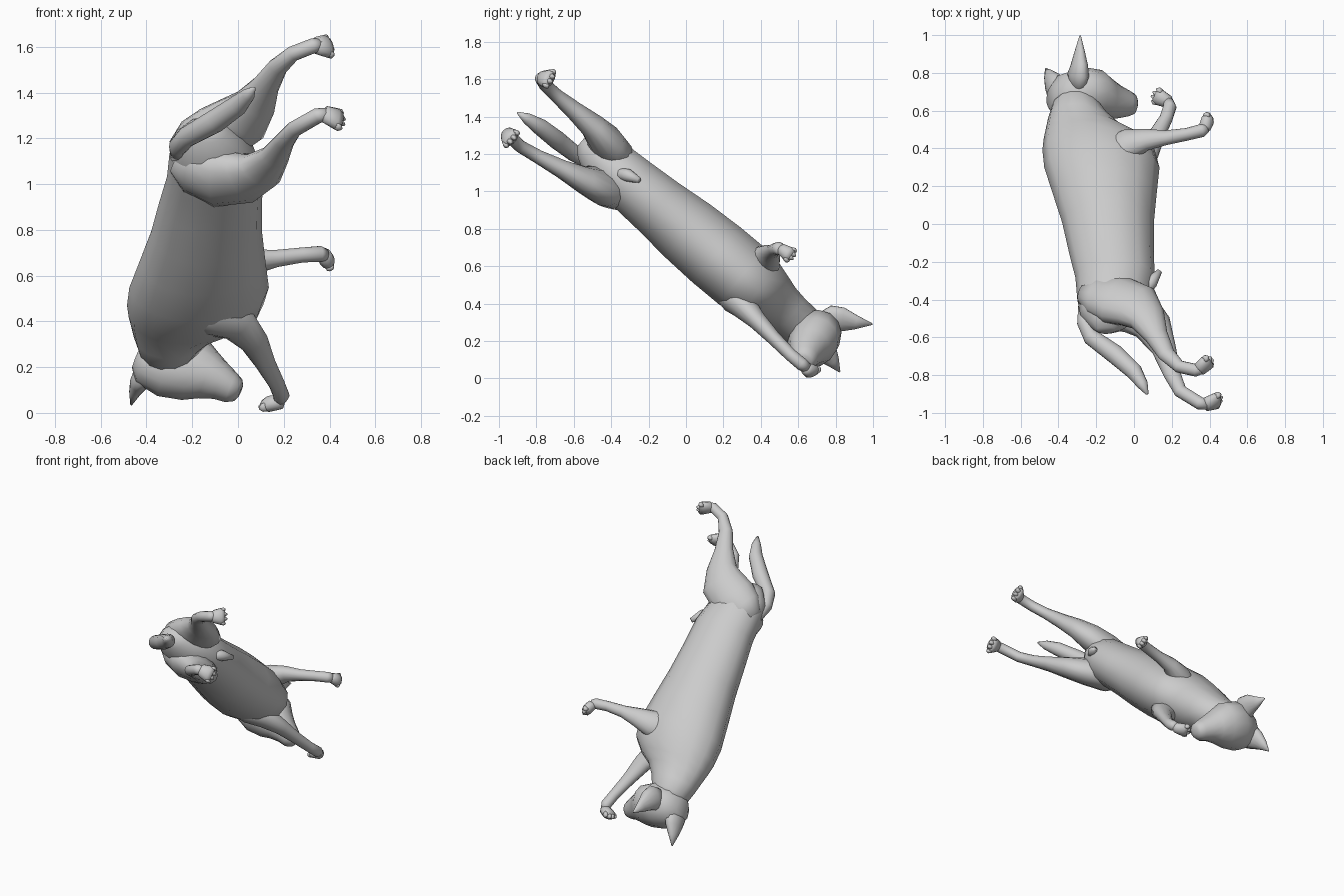
import bpy, bmesh, math
from mathutils import Vector as V

SIDES = 14
X = V((1, 0, 0))
AX = V((0, .77, -.64)).normalized()     # tail-to-head direction of the trunk
LAT = V((0, .64, .77)).normalized()     # sideways direction of the trunk


def loft(name, rings):
    """Skin elliptical rings given as (centre, half axis a, half axis b)."""
    bm = bmesh.new()
    loops = []
    for c, a, b in rings:
        loops.append([bm.verts.new(c + a * math.cos(2 * math.pi * i / SIDES)
                                   + b * math.sin(2 * math.pi * i / SIDES))
                      for i in range(SIDES)])
    for p, q in zip(loops, loops[1:]):
        for i in range(SIDES):
            j = (i + 1) % SIDES
            bm.faces.new((p[i], p[j], q[j], q[i]))
    bm.faces.new(loops[0][::-1])
    bm.faces.new(loops[-1])
    bmesh.ops.recalc_face_normals(bm, faces=bm.faces)
    for f in bm.faces:
        f.smooth = True
    me = bpy.data.meshes.new(name)
    bm.to_mesh(me)
    bm.free()
    ob = bpy.data.objects.new(name, me)
    bpy.context.collection.objects.link(ob)
    return ob


def tube(name, pts, ref=LAT):
    """Limb through points (x, y, z, radius along ref, other radius)."""
    cs = [V(p[:3]) for p in pts]
    rings = []
    for i, p in enumerate(pts):
        t = (cs[min(i + 1, len(cs) - 1)] - cs[max(i - 1, 0)]).normalized()
        a = (ref - t * ref.dot(t)).normalized()
        rings.append((cs[i], a * p[3], t.cross(a) * p[4]))
    return loft(name, rings)


def paw(name, wrist, tip, side, w):
    """Rounded paw with four small pointed toes."""
    wrist, tip = V(wrist), V(tip)
    d = (tip - wrist).normalized()
    s = (side - d * side.dot(d)).normalized()
    mid = wrist.lerp(tip, .55)
    e = wrist - d * .015
    tube(name, [(*e, .015, .015), (*wrist, w * .75, .034),
                (*mid, w, .034), (*wrist.lerp(tip, .8), w * .85, .024)], s)
    for k in (-1.5, -.5, .5, 1.5):
        root = mid + s * k * w * .5
        end = tip + s * k * w * .55 - d * (.012 if abs(k) > 1 else 0)
        tube(name + "_toe", [(*root, .012, .02), (*root.lerp(end, .6), .015, .018),
                             (*end, .004, .005)], s)


# Trunk and neck: (distance along axis, back x, belly x, half width)
trunk = [(-1.24, -.2, -.1, .03), (-1.2, -.235, -.04, .075), (-1.13, -.285, .02, .115),
         (-1.03, -.3, .08, .15), (-.88, -.31, .11, .158), (-.7, -.345, .105, .17),
         (-.5, -.38, .105, .19), (-.3, -.43, .12, .2), (-.12, -.475, .135, .2),
         (.0, -.485, .11, .182), (.08, -.478, .03, .158), (.14, -.468, -.06, .138),
         (.22, -.455, -.13, .125), (.3, -.435, -.18, .12), (.36, -.4, -.22, .08)]
loft("body", [(AX * t + LAT * .612 + X * (u + v) / 2, X * (v - u) / 2, LAT * w)
              for t, u, v, w in trunk])

# Head: lofted from back of skull to nose
F = V((.92, -.08, -.38)).normalized()
E = V((.4, .5, .75))
E = (E - F * E.dot(F)).normalized()
U = E.cross(F)
head = [(-.44, .67, .25, .06, .06), (-.4, .68, .24, .12, .11), (-.29, .685, .22, .165, .14),
        (-.19, .68, .19, .15, .13), (-.13, .66, .165, .11, .11), (-.075, .645, .138, .082, .088),
        (-.03, .637, .11, .068, .07), (.0, .635, .098, .05, .055), (.012, .64, .095, .025, .03)]
loft("head", [(V(p[:3]), E * p[3], U * p[4]) for p in head])

# Ears
tube("ear_upper", [(-.3, .7, .29, .05, .04), (-.295, .79, .315, .082, .05),
                   (-.29, .84, .315, .068, .042), (-.288, .91, .3, .04, .026),
                   (-.285, .997, .29, .004, .004)], E)
tube("ear_lower", [(-.37, .66, .22, .05, .04), (-.41, .71, .17, .085, .05),
                   (-.43, .75, .135, .066, .042), (-.45, .785, .09, .038, .026),
                   (-.467, .822, .035, .004, .004)], E)

# Front legs
tube("front_leg_upper", [(-.22, .28, .56, .05, .08), (-.12, .36, .6, .08, .11),
                         (-.02, .425, .63, .072, .088),
                         (.07, .447, .66, .05, .062), (.17, .457, .675, .037, .04),
                         (.28, .475, .69, .034, .033), (.36, .495, .695, .035, .035),
                         (.38, .51, .69, .03, .028)])
paw("front_paw_upper", (.375, .51, .69), (.402, .58, .645), V((-.3, .4, .8)), .042)
tube("front_leg_lower", [(-.2, .2, .47, .05, .08), (-.1, .26, .425, .08, .11),
                         (0, .305, .39, .072, .09),
                         (.07, .38, .31, .05, .065), (.12, .47, .215, .038, .045),
                         (.17, .56, .125, .034, .035), (.19, .62, .075, .035, .035),
                         (.18, .65, .055, .028, .028)])
paw("front_paw_lower", (.185, .645, .05), (.095, .69, .03), V((.3, .7, .3)), .045)

# Hind legs
tube("hind_leg_upper", [(-.27, -.37, 1.14, .05, .06), (-.2, -.38, 1.18, .085, .12),
                        (-.1, -.4, 1.215, .1, .155), (.01, -.435, 1.28, .088, .145),
                        (.07, -.5, 1.35, .068, .1), (.12, -.595, 1.43, .05, .062),
                        (.172, -.69, 1.51, .037, .046), (.24, -.755, 1.57, .034, .034),
                        (.33, -.775, 1.605, .034, .033), (.36, -.765, 1.61, .028, .028)])
paw("hind_paw_upper", (.345, -.77, 1.605), (.415, -.71, 1.6), LAT, .055)
tube("hind_leg_lower", [(-.27, -.41, 1.1, .05, .06), (-.2, -.42, 1.06, .085, .12),
                        (-.1, -.43, 1.025, .1, .155), (.02, -.465, 1.03, .092, .145),
                        (.1, -.545, 1.06, .072, .105), (.16, -.665, 1.12, .05, .065),
                        (.2, -.79, 1.185, .037, .046), (.245, -.885, 1.24, .034, .036),
                        (.35, -.95, 1.3, .034, .034), (.39, -.955, 1.305, .028, .028)])
paw("hind_paw_lower", (.38, -.955, 1.305), (.468, -.925, 1.27), LAT, .055)

# Tail, folded down behind the rump
tube("tail", [(-.26, -.42, 1.12, .035, .035), (-.262, -.52, 1.165, .045, .04),
              (-.225, -.6, 1.205, .045, .045), (-.1, -.69, 1.275, .05, .052),
              (0, -.78, 1.345, .045, .045), (.045, -.85, 1.39, .03, .03),
              (.07, -.9, 1.42, .006, .008)])

# Small belly bump
tube("belly_bump", [(.04, -.38, 1.1, .03, .03), (.09, -.31, 1.085, .035, .035),
                    (.135, -.25, 1.06, .015, .015)])
